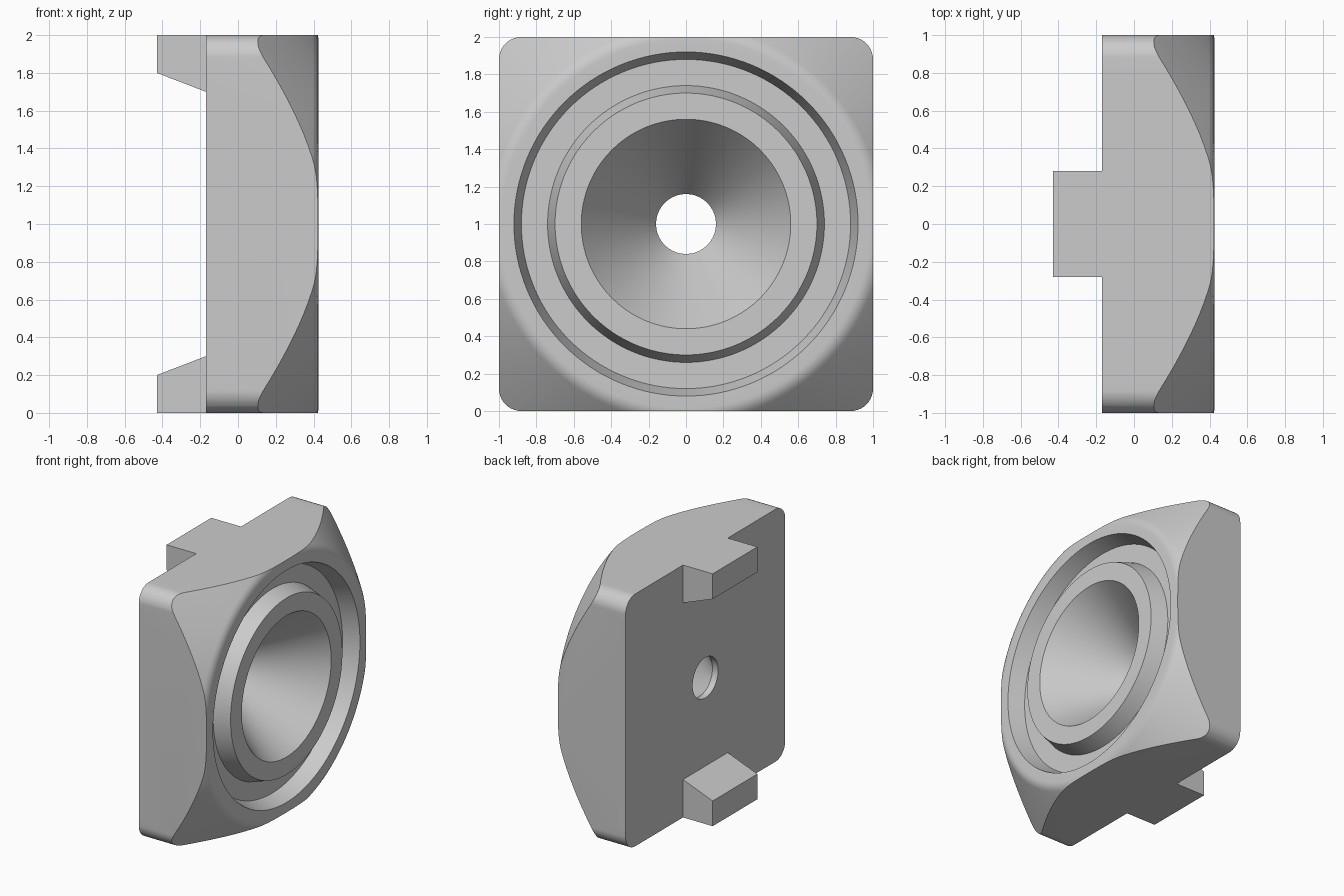
import bpy, bmesh, math
from mathutils import Vector, Matrix

cube = bpy.data.objects.get("Cube")
if cube:
    bpy.data.objects.remove(cube, do_unlink=True)

BACK, FACE, LUG_END = -0.17, 0.425, -0.43

grey = bpy.data.materials.new("plain grey")
grey.use_nodes = True
grey.diffuse_color = (0.6, 0.6, 0.6, 1)
grey.node_tree.nodes["Principled BSDF"].inputs["Base Color"].default_value = (0.6, 0.6, 0.6, 1)


def make_object(name, bm):
    bmesh.ops.recalc_face_normals(bm, faces=bm.faces)
    mesh = bpy.data.meshes.new(name)
    bm.to_mesh(mesh)
    bm.free()
    mesh.materials.append(grey)
    obj = bpy.data.objects.new(name, mesh)
    bpy.context.collection.objects.link(obj)
    return obj


def prism(name, outline, offset):
    """Extrude a closed outline of 3D points along an offset."""
    bm = bmesh.new()
    face = bm.faces.new([bm.verts.new(p) for p in outline])
    new = bmesh.ops.extrude_face_region(bm, geom=[face], use_keep_orig=True)["geom"]
    bmesh.ops.translate(bm, vec=offset,
                        verts=[v for v in new if isinstance(v, bmesh.types.BMVert)])
    return make_object(name, bm)


def lathe(name, profile, steps=128):
    """Turn a closed (radius, x) profile around the x axis through z = 1."""
    bm = bmesh.new()
    verts = [bm.verts.new((x, 0, 1 + r)) for r, x in profile]
    edges = [bm.edges.new((v, verts[i - 1])) for i, v in enumerate(verts)]
    bmesh.ops.spin(bm, geom=verts + edges, cent=(0, 0, 1), axis=(1, 0, 0),
                   angle=math.tau, steps=steps)
    bmesh.ops.remove_doubles(bm, verts=bm.verts, dist=1e-4)
    return make_object(name, bm)


# Turned shape: through hole, funnel, tapered ring groove, soft rim, conical chamfer
rim, slope, soft = 1.026, -0.947, 0.03
a, b = Vector((rim - 0.04, FACE)), Vector((rim, FACE))
c = b + Vector((soft, slope * soft))
fillet = [a * (1 - t) ** 2 + b * 2 * t * (1 - t) + c * t * t
          for t in (i / 6 for i in range(7))]
floor = FACE - 0.125
profile = [(0.16, BACK), (0.16, BACK + 0.05), (0.56, FACE),
           (0.70, FACE), (0.74, floor), (0.88, floor), (0.92, FACE)]
profile += [tuple(p) for p in fillet]
profile += [(1.5, FACE + slope * (1.5 - rim)), (1.5, BACK)]
body = lathe("body", profile)

# Square blank with rounded corners trims the turned shape
radius, segments = 0.12, 10
outline = []
for corner in range(4):
    turn = Matrix.Rotation(corner * math.pi / 2, 3, 'X')
    for i in range(segments + 1):
        ang = i / segments * math.pi / 2
        p = turn @ Vector((0, 1 - radius + radius * math.cos(ang),
                           1 - radius + radius * math.sin(ang)))
        outline.append(p + Vector((-0.6, 0, 1)))
blank = prism("square_blank", outline, (1.4, 0, 0))
blank.hide_render = True

trim = body.modifiers.new("trim", 'BOOLEAN')
trim.operation, trim.object, trim.solver = 'INTERSECT', blank, 'EXACT'
bpy.ops.object.select_all(action='DESELECT')
bpy.context.view_layer.objects.active = body
body.select_set(True)
bpy.ops.object.modifier_apply(modifier=trim.name)
bpy.data.objects.remove(blank, do_unlink=True)
bpy.ops.object.shade_smooth_by_angle(angle=math.radians(25))

# Wedge-sided lugs on the back, mirrored about mid height
for name, side in (("upper_lug", 1), ("lower_lug", -1)):
    section = [(BACK, 1.0), (LUG_END, 1.0), (LUG_END, 0.8), (BACK, 0.7)]
    prism(name, [(x, -0.28, 1 + side * h) for x, h in section], (0, 0.56, 0))
